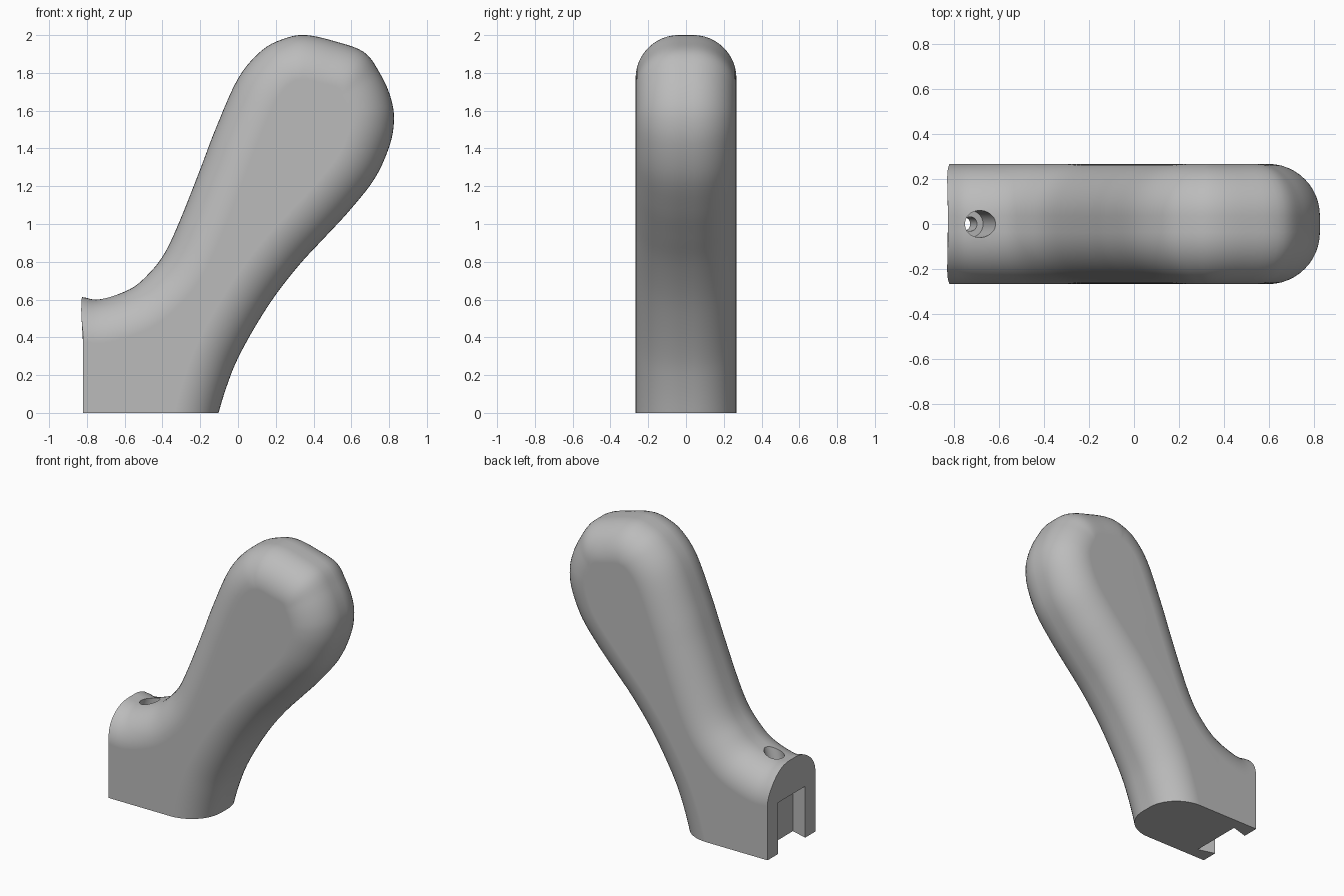
import bpy, bmesh, math
from mathutils import Vector, Matrix

cube = bpy.data.objects.get("Cube")
if cube:
    bpy.data.objects.remove(cube, do_unlink=True)

HALF, ROUND, END_X = 0.267, 0.23, -0.82

grey = bpy.data.materials.new("mid grey")
grey.use_nodes = True
grey.diffuse_color = (0.5, 0.5, 0.5, 1)
grey.node_tree.nodes["Principled BSDF"].inputs["Base Color"].default_value = (0.5, 0.5, 0.5, 1)

# Side outline of the grip, running past both flat cuts
outline = [Vector(p) for p in [
    (-1.0, .66), (-.9, .632), (-.82, .613), (-.73, .602), (-.57, .656), (-.465, .745),
    (-.386, .85), (-.307, 1.02), (-.2, 1.29), (-.12, 1.5), (0, 1.77), (.127, 1.92),
    (.25, 1.983), (.36, 2.0), (.51, 1.968), (.667, 1.91), (.75, 1.8), (.805, 1.68),
    (.826, 1.56), (.804, 1.42), (.725, 1.243), (.593, 1.074), (.46, .93), (.328, .788),
    (.196, .62), (.09, .455), (0, .29), (-.053, .16), (-.103, 0), (-.15, -.2)]]


def smooth_curve(pts, steps=5):
    """Catmull-Rom curve through the points."""
    out = []
    for i in range(len(pts) - 1):
        a, b, c, d = pts[max(i - 1, 0)], pts[i], pts[i + 1], pts[min(i + 2, len(pts) - 1)]
        for s in range(steps):
            t = s / steps
            out.append(0.5 * (2 * b + (c - a) * t + (2 * a - 5 * b + 4 * c - d) * t * t
                              + (3 * b - a - 3 * c + d) * t ** 3))
    return out + [pts[-1]]


def new_object(name, bm):
    bmesh.ops.recalc_face_normals(bm, faces=bm.faces[:])
    mesh = bpy.data.meshes.new(name)
    bm.to_mesh(mesh)
    bm.free()
    obj = bpy.data.objects.new(name, mesh)
    bpy.context.collection.objects.link(obj)
    mesh.materials.append(grey)
    return obj


def prism(name, points, z0, z1):
    bm = bmesh.new()
    face = bm.faces.new([bm.verts.new((x, y, z0)) for x, y in points])
    ext = bmesh.ops.extrude_face_region(bm, geom=[face])["geom"]
    bmesh.ops.translate(bm, vec=(0, 0, z1 - z0), verts=[v for v in ext if isinstance(v, bmesh.types.BMVert)])
    return new_object(name, bm)


def drill(name, top, bottom, radius):
    top, bottom = Vector(top), Vector(bottom)
    axis = top - bottom
    turn = axis.to_track_quat('Z', 'Y').to_matrix().to_4x4()
    bm = bmesh.new()
    bmesh.ops.create_cone(bm, cap_ends=True, segments=40, radius1=radius, radius2=radius,
                          depth=axis.length, matrix=Matrix.Translation((top + bottom) / 2) @ turn)
    return new_object(name, bm)


# Rounded grip body: inset copies of the outline stacked across the width
curve = smooth_curve(outline)
last = len(curve) - 1
normals = []
for i in range(last + 1):
    d = (curve[min(i + 6, last)] - curve[max(i - 6, 0)]).normalized()
    normals.append(Vector((d.y, -d.x)))
STEPS = 12
quarter = [(HALF - ROUND + ROUND * math.sin(a), ROUND * (1 - math.cos(a)))
           for a in (math.pi / 2 * k / STEPS for k in range(STEPS + 1))]
rows = [(-y, d) for y, d in reversed(quarter)] + quarter

bm = bmesh.new()
rings = []
for y, inset in rows:
    ring = [bm.verts.new((p.x + n.x * inset, y, p.y + n.y * inset)) for p, n in zip(curve, normals)]
    ring.append(bm.verts.new((-1.1, y, -0.3)))
    rings.append(ring)
for a, b in zip(rings, rings[1:]):
    for i in range(len(a)):
        j = (i + 1) % len(a)
        bm.faces.new((a[i], a[j], b[j], b[i]))
bm.faces.new(rings[0])
bm.faces.new(rings[-1][::-1])

# Flat base and flat mounting end
for point, normal in (((0, 0, 0), (0, 0, -1)), ((END_X, 0, 0), (-1, 0, 0))):
    cut = bmesh.ops.bisect_plane(bm, geom=bm.verts[:] + bm.edges[:] + bm.faces[:], dist=1e-6,
                                 plane_co=point, plane_no=normal, clear_outer=True)["geom_cut"]
    bmesh.ops.contextual_create(bm, geom=[e for e in cut if isinstance(e, bmesh.types.BMEdge)])

# Slight outward lip at the top of the mounting end
for v in bm.verts:
    if abs(v.co.x - END_X) < 1e-4 and 0.42 < v.co.z:
        v.co.x -= 0.01 * math.sin(math.pi * min((v.co.z - 0.42) / 0.25, 1))
grip = new_object("grip", bm)

# Mounting slot and stepped, tilted screw hole
cutters = [
    prism("slot_cutter", [(-1, -.15), (END_X, -.15), (-.70, -.185), (-.70, .185), (END_X, .15), (-1, .15)], -.1, .36),
    drill("screw_head_cutter", (-.64, 0, .76), (-.728, 0, .47), .06),
    drill("screw_shank_cutter", (-.713, 0, .52), (-.773, 0, .32), .032),
]
bpy.context.view_layer.objects.active = grip
grip.select_set(True)
for cutter in cutters:
    cutter.hide_render = True
    mod = grip.modifiers.new(cutter.name, 'BOOLEAN')
    mod.operation, mod.solver, mod.object = 'DIFFERENCE', 'EXACT', cutter
    bpy.ops.object.modifier_apply(modifier=mod.name)
    bpy.data.objects.remove(cutter, do_unlink=True)

# Smooth body with crisp cut edges
bpy.ops.object.shade_smooth_by_angle(angle=math.radians(30))
weighted = grip.modifiers.new("even_normals", 'WEIGHTED_NORMAL')
weighted.keep_sharp = True
